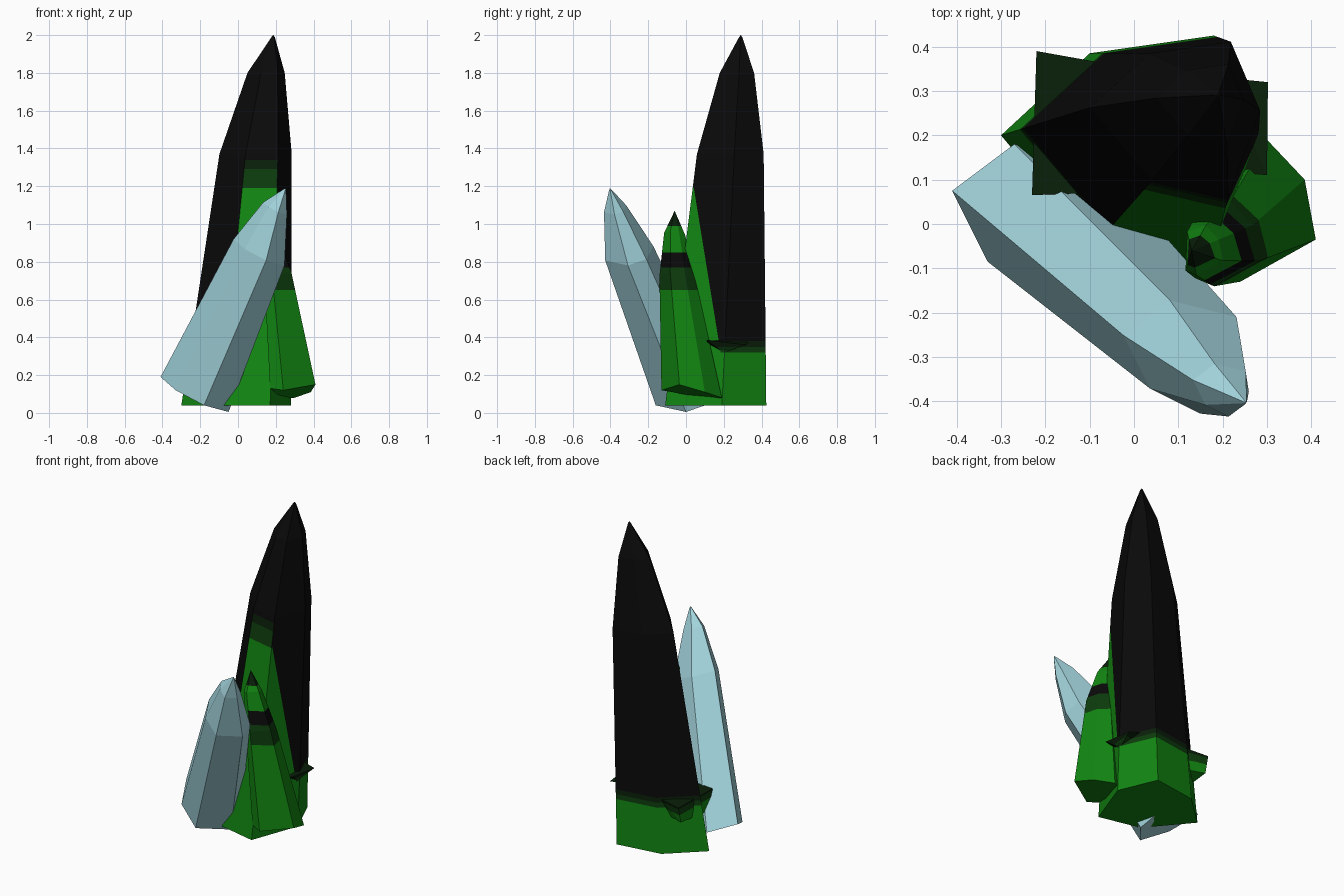
import bpy, bmesh
from mathutils import Vector

cube = bpy.data.objects.get("Cube")
if cube:
    bpy.data.objects.remove(cube, do_unlink=True)


def material(name, colour):
    m = bpy.data.materials.new(name)
    m.use_nodes = True
    m.diffuse_color = (*colour, 1)
    bsdf = m.node_tree.nodes["Principled BSDF"]
    bsdf.inputs["Base Color"].default_value = (*colour, 1)
    bsdf.inputs["Roughness"].default_value = 0.8
    return m


BLACK, GREEN, DARK, DEEP, CYAN = range(5)
MATERIALS = [
    material("black", (0.003, 0.003, 0.003)),
    material("green", (0.006, 0.24, 0.006)),
    material("dark green", (0.004, 0.045, 0.004)),
    material("deep green", (0.003, 0.014, 0.003)),
    material("pale cyan", (0.36, 0.65, 0.71)),
]


def finish(name, bm, rule, cuts=()):
    """Cut along colour borders, colour faces by the rule, add to the scene."""
    bmesh.ops.recalc_face_normals(bm, faces=bm.faces[:])
    for point, normal in cuts:
        geom = bm.verts[:] + bm.edges[:] + bm.faces[:]
        bmesh.ops.bisect_plane(bm, geom=geom, dist=1e-5, plane_co=point, plane_no=normal)
    bm.normal_update()
    for f in bm.faces:
        f.material_index = rule(f.calc_center_median(), f.normal)
    mesh = bpy.data.meshes.new(name)
    bm.to_mesh(mesh)
    bm.free()
    for m in MATERIALS:
        mesh.materials.append(m)
    ob = bpy.data.objects.new(name, mesh)
    bpy.context.collection.objects.link(ob)


def crystal(base, sections, tip):
    """Loft a base ring through scaled, shifted copies to a pointed tip."""
    bm = bmesh.new()
    base = [Vector(p) for p in base]
    mid = sum(base, Vector()) / len(base)
    rings = [[bm.verts.new(p) for p in base]]
    for centre, scale in sections:
        rings.append([bm.verts.new(Vector(centre) + (p - mid) * scale) for p in base])
    n = len(base)
    bm.faces.new(rings[0])
    for low, high in zip(rings, rings[1:]):
        for i in range(n):
            j = (i + 1) % n
            bm.faces.new((low[i], low[j], high[j], high[i]))
    top = bm.verts.new(tip)
    for i in range(n):
        bm.faces.new((rings[-1][i], rings[-1][(i + 1) % n], top))
    return bm


def level_cuts(*heights):
    return [((0, 0, z), (0, 0, 1)) for z in heights]


# Tall crystal: black with a green foot and a green front streak
def tall_rule(c, n):
    if c.z < 0.32:
        return GREEN
    front = n.y < -0.75 and abs(n.x) < 0.5
    side = n.x > 0.5 and n.y < 0 and (c.y - 0.04) + 0.1625 * (c.z - 1.2) < 0
    if front or side:
        if c.z < 1.19:
            return GREEN
        if c.z < 1.29:
            return DARK
        if c.z < 1.34:
            return DEEP
    if c.z < 0.35:
        return DARK
    if c.z < 0.38:
        return DEEP
    return BLACK


tall = crystal(
    [(-0.30, 0.20, 0.04), (-0.10, 0.385, 0.04), (0.18, 0.425, 0.04),
     (0.28, 0.19, 0.04), (0.17, -0.11, 0.04), (-0.09, -0.05, 0.04)],
    [((0.115, 0.245, 1.37), 0.66), ((0.16, 0.275, 1.8), 0.34),
     ((0.187, 0.29, 1.99), 0.03)],
    (0.187, 0.29, 2.0))
finish("tall_crystal", tall, tall_rule,
       level_cuts(0.32, 0.35, 0.38, 1.19, 1.29, 1.34)
       + [((0, 0.04, 1.2), (0, 1, 0.1625))])

# Leaning cyan crystal at the front
leaning = crystal(
    [(-0.41, 0.075, 0.19), (-0.33, -0.085, 0.12), (-0.18, -0.16, 0.04),
     (-0.05, 0.0, 0.005), (-0.07, 0.13, 0.05), (-0.27, 0.18, 0.14)],
    [((0.12, -0.29, 0.845), 0.75), ((0.2, -0.37, 1.08), 0.35),
     ((0.248, -0.4, 1.18), 0.04)],
    (0.252, -0.403, 1.19))
finish("leaning_crystal", leaning, lambda c, n: CYAN)


# Small green crystal with a dark tip and dark patches on its outer side
def small_rule(c, n):
    if c.z > 0.99:
        return DEEP
    if n.x > 0.3 and c.z > 0.65:
        if c.z < 0.77:
            return DARK
        if c.z < 0.85:
            return BLACK
    return GREEN


small = crystal(
    [(0.41, -0.035, 0.15), (0.385, 0.10, 0.11), (0.30, 0.19, 0.08),
     (0.18, 0.15, 0.07), (0.17, -0.10, 0.13), (0.24, -0.13, 0.12)],
    [((0.205, -0.045, 0.72), 0.6), ((0.155, -0.06, 0.95), 0.35)],
    (0.13, -0.06, 1.07))
finish("small_crystal", small, small_rule, level_cuts(0.65, 0.77, 0.85, 0.99))


# Jagged outgrowths around the foot of the tall crystal
def outgrowth(name, points):
    bm = bmesh.new()
    verts = [bm.verts.new(p) for p in points]
    bmesh.ops.convex_hull(bm, input=verts)
    finish(name, bm,
           lambda c, n: GREEN if c.z < 0.31 else DARK if c.z < 0.35 else DEEP,
           level_cuts(0.31, 0.35))


outgrowth("left_outgrowth", [
    (-0.22, 0.39, 0.36), (-0.23, 0.065, 0.36), (-0.22, 0.365, 0.26),
    (-0.22, 0.10, 0.23), (-0.08, 0.365, 0.37), (-0.10, 0.07, 0.37),
    (-0.12, 0.33, 0.26), (-0.12, 0.08, 0.24)])
outgrowth("right_outgrowth", [
    (0.30, 0.11, 0.385), (0.302, 0.32, 0.36), (0.20, 0.12, 0.35),
    (0.20, 0.33, 0.38), (0.27, 0.20, 0.32)])
